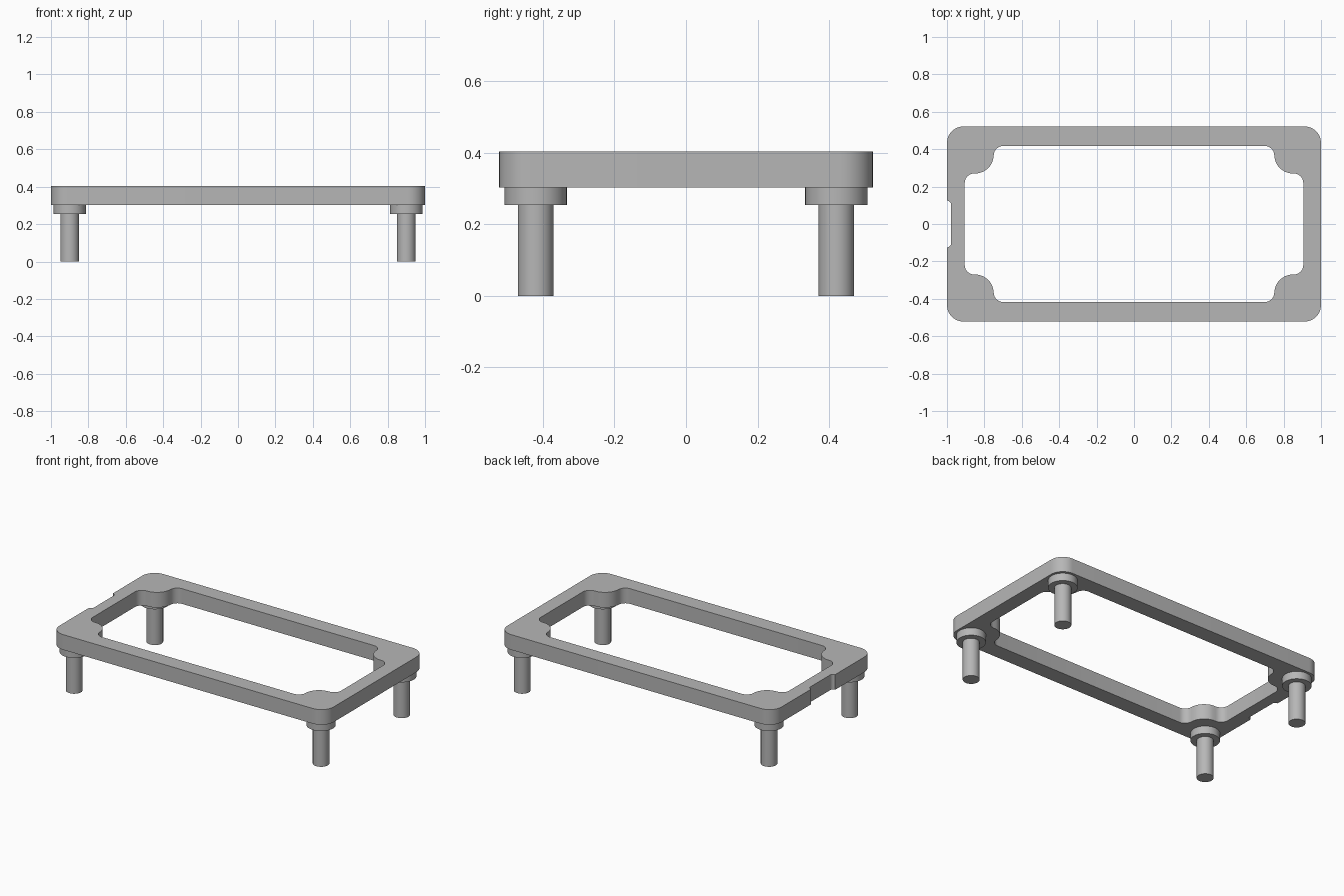
import bpy, bmesh, math

if "Cube" in bpy.data.objects:
    bpy.data.objects.remove(bpy.data.objects["Cube"], do_unlink=True)

TOP, BOTTOM, COLLAR_BOTTOM = 0.403, 0.303, 0.253
HALF_X, HALF_Y = 1.0, 0.522
PIN_X, PIN_Y = 0.9, 0.42

grey = bpy.data.materials.new("plain grey")
grey.use_nodes = True
grey.diffuse_color = (0.47, 0.47, 0.47, 1)
grey.node_tree.nodes["Principled BSDF"].inputs["Base Color"].default_value = (0.47, 0.47, 0.47, 1)


def arc(cx, cy, r, start, end, steps=10):
    """Points on an arc, angles in degrees."""
    angles = [math.radians(start + (end - start) * i / steps) for i in range(steps + 1)]
    return [(cx + r * math.cos(a), cy + r * math.sin(a)) for a in angles]


def four_way(quarter):
    """Mirror a first-quadrant run of points into a closed loop."""
    def flip(points, sx, sy):
        return [(x * sx, y * sy) for x, y in points]
    back = quarter[::-1]
    return quarter + flip(back, -1, 1) + flip(quarter, -1, -1) + flip(back, 1, -1)


def finish(bm, name):
    bmesh.ops.recalc_face_normals(bm, faces=bm.faces)
    mesh = bpy.data.meshes.new(name)
    bm.to_mesh(mesh)
    bm.free()
    mesh.materials.append(grey)
    mesh.shade_smooth()
    mesh.set_sharp_from_angle(angle=math.radians(35))
    obj = bpy.data.objects.new(name, mesh)
    bpy.context.collection.objects.link(obj)
    return obj


# Outer outline: rounded rectangle with a shallow notch in the -x end
r = 0.09
outer = four_way(arc(HALF_X - r, HALF_Y - r, r, 0, 90, 12))
half = len(outer) // 2
notch = arc(-HALF_X, 0.103, 0.022, 90, 0, 5)
notch += [(x, -y) for x, y in notch[::-1]]
outer = outer[:half] + notch + outer[half:]

# Inner outline: opening with a rounded boss at each corner
inner = four_way(
    arc(0.855, 0.22, 0.05, 0, 90, 6)
    + arc(0.85, 0.37, 0.1, 270, 180, 10)[1:-1]
    + arc(0.70, 0.367, 0.05, 0, 90, 6)
)

# Frame plate
bm = bmesh.new()
edges = []
for loop in (outer, inner):
    verts = [bm.verts.new((x, y, BOTTOM)) for x, y in loop]
    edges += [bm.edges.new((v, verts[i - 1])) for i, v in enumerate(verts)]
bmesh.ops.triangle_fill(bm, use_beauty=True, use_dissolve=False, edges=edges)
raised = bmesh.ops.extrude_face_region(bm, geom=bm.faces[:], use_keep_orig=True)
top_verts = [g for g in raised["geom"] if isinstance(g, bmesh.types.BMVert)]
bmesh.ops.translate(bm, verts=top_verts, vec=(0, 0, TOP - BOTTOM))
finish(bm, "frame")


def cylinder(name, x, y, radius, low, high):
    bm = bmesh.new()
    bmesh.ops.create_cone(bm, cap_ends=True, segments=40, radius1=radius,
                          radius2=radius, depth=high - low)
    finish(bm, name).location = (x, y, (low + high) / 2)


# Collar and pin under each corner
for sx, side in ((1, "left"), (-1, "right")):
    for sy, end in ((-1, "front"), (1, "back")):
        x, y = sx * PIN_X, sy * PIN_Y
        cylinder(f"{end}_{side}_collar", x, y, 0.087, COLLAR_BOTTOM, BOTTOM)
        cylinder(f"{end}_{side}_pin", x, y, 0.05, 0, COLLAR_BOTTOM)
